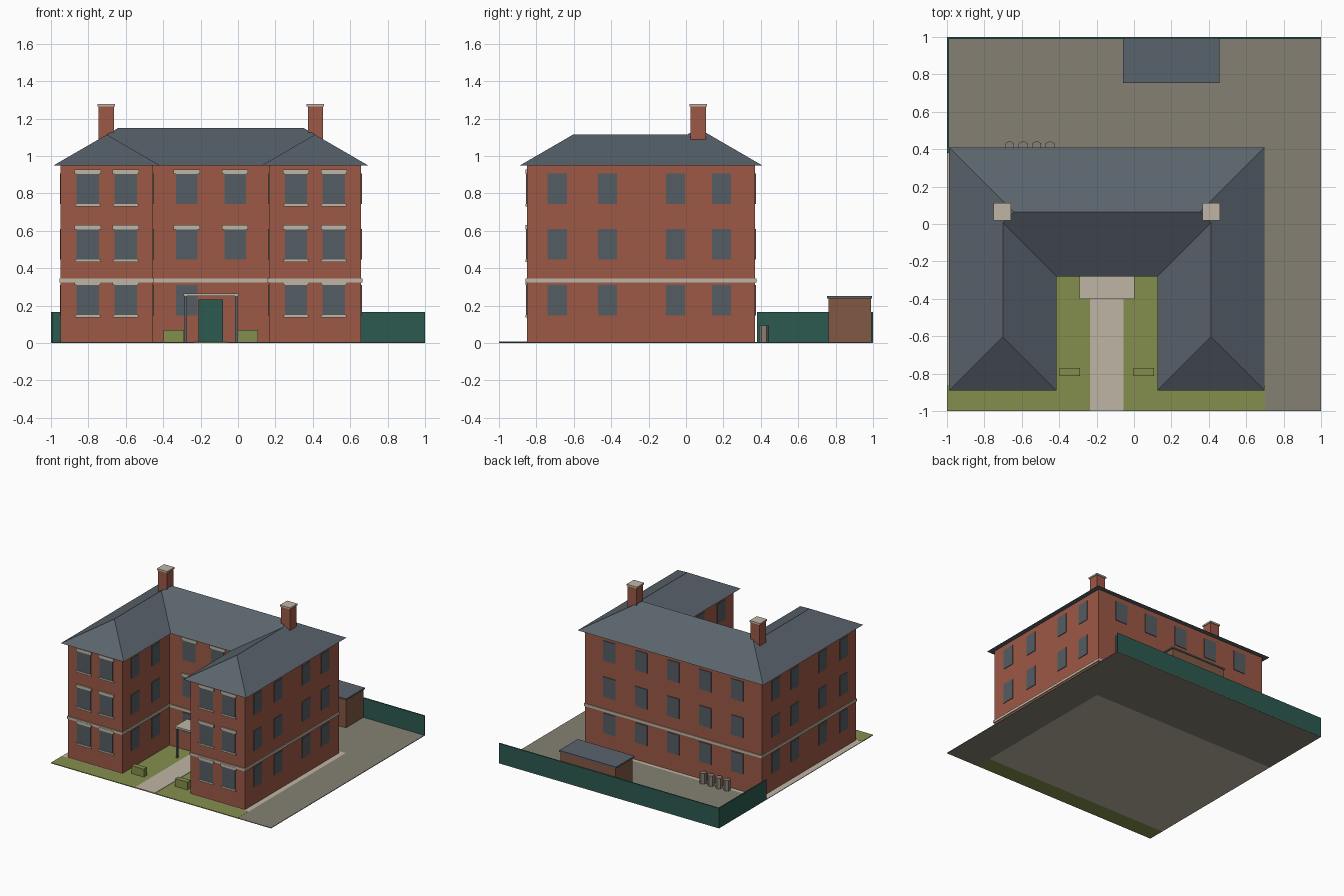
import bpy, bmesh, math

if "Cube" in bpy.data.objects:
    bpy.data.objects.remove(bpy.data.objects["Cube"])

def material(name, hex_code):
    def lin(c):
        return c / 12.92 if c <= 0.04045 else ((c + 0.055) / 1.055) ** 2.4
    m = bpy.data.materials.new(name)
    m.diffuse_color = [lin(int(hex_code[i:i + 2], 16) / 255) for i in (0, 2, 4)] + [1]
    m.use_nodes = True
    m.node_tree.nodes["Principled BSDF"].inputs["Base Color"].default_value = m.diffuse_color
    return m

BRICK = material("red brick", "9C5846")
SLATE = material("slate", "5A636C")
STONE = material("pale stone", "BFB6A5")
GLASS = material("window glass", "545D63")
LAWN = material("lawn green", "848F4D")
GREEN = material("dark green paint", "2C5A50")
YARD = material("yard paving", "858074")
SHED = material("shed brown", "825843")

CX = -0.145                      # symmetry line of the house
FLOORS = (0.147, 0.445, 0.742)   # window sill heights
WIN_H = 0.164

def finish(name, bm, mat):
    bmesh.ops.recalc_face_normals(bm, faces=bm.faces)
    me = bpy.data.meshes.new(name)
    bm.to_mesh(me)
    bm.free()
    me.materials.append(mat)
    ob = bpy.data.objects.new(name, me)
    bpy.context.collection.objects.link(ob)
    return ob

def boxes(name, mat, items):
    """Each item is (x0, x1, y0, y1, z0, z1)."""
    bm = bmesh.new()
    for x0, x1, y0, y1, z0, z1 in items:
        vs = bmesh.ops.create_cube(bm, size=1)["verts"]
        for v in vs:
            v.co = (x1 if v.co.x > 0 else x0, y1 if v.co.y > 0 else y0, z1 if v.co.z > 0 else z0)
    return finish(name, bm, mat)

def u_plan(off):
    """U-shaped house outline grown by off."""
    w, i = 0.803 + off, 0.31 - off
    f, r, b = -0.85 - off, -0.24 - off, 0.37 + off
    return [(CX - w, f), (CX - i, f), (CX - i, r), (CX + i, r),
            (CX + i, f), (CX + w, f), (CX + w, b), (CX - w, b)]

def prism(name, mat, pts, z0, z1):
    bm = bmesh.new()
    face = bm.faces.new([bm.verts.new((x, y, z0)) for x, y in pts])
    ext = bmesh.ops.extrude_face_region(bm, geom=[face])
    for v in ext["geom"]:
        if isinstance(v, bmesh.types.BMVert):
            v.co.z = z1
    return finish(name, bm, mat)

# House walls and stone belt course
prism("house_walls", BRICK, u_plan(0), 0.003, 0.95)
prism("belt_course", STONE, u_plan(0.007), 0.324, 0.345)

# Hipped roof over the U plan
def hip_roof(off, z0, rise):
    e = u_plan(off)
    main_half = (e[7][1] - e[2][1]) / 2
    wing_half = (e[1][0] - e[0][0]) / 2
    zw = z0 + rise * wing_half / main_half
    xl, xr = e[0][0] + wing_half, e[5][0] - wing_half
    yf, yb = e[0][1] + wing_half, e[2][1] + wing_half
    ym = e[2][1] + main_half
    bm = bmesh.new()
    A, B, C, D, E, F, G, H = [bm.verts.new((x, y, z0)) for x, y in e]
    P1, P2, Q1, Q2 = [bm.verts.new(p) for p in
                      ((xl, yf, zw), (xl, yb, zw), (xr, yf, zw), (xr, yb, zw))]
    M1 = bm.verts.new((e[7][0] + main_half, ym, z0 + rise))
    M2 = bm.verts.new((e[6][0] - main_half, ym, z0 + rise))
    for f in ((A, B, P1), (B, C, P2, P1), (C, D, Q2, M2, M1, P2), (D, E, Q1, Q2),
              (E, F, Q1), (F, G, M2, Q2, Q1), (G, H, M1, M2), (H, A, P1, P2, M1),
              (H, G, F, E, D, C, B, A)):
        bm.faces.new(f)
    finish("hipped_roof", bm, SLATE)

hip_roof(0.04, 0.948, 0.2)

# Chimneys with stone caps
stacks, caps = [], []
for s in (-1, 1):
    x, y = CX + s * 0.559, 0.066
    stacks.append((x - 0.041, x + 0.041, y - 0.041, y + 0.041, 1.05, 1.265))
    caps.append((x - 0.047, x + 0.047, y - 0.047, y + 0.047, 1.265, 1.278))
boxes("chimney_stacks", BRICK, stacks)
boxes("chimney_caps", STONE, caps)

# Windows as thin plates, with lintels and sills on the front
T = 0.005
panes, lintels, sills = [], [], []

def pane_y(x, y, d, z, w):       # plate on a wall facing d along y
    panes.append((x - w / 2, x + w / 2, min(y, y + d * T), max(y, y + d * T), z, z + WIN_H))

def pane_x(x, y, d, z, w=0.103):  # plate on a wall facing d along x
    panes.append((min(x, x + d * T), max(x, x + d * T), y - w / 2, y + w / 2, z, z + WIN_H))

def lintel(x, y, z):
    lintels.append((x - 0.07, x + 0.07, y - 0.009, y, z + WIN_H - 0.002, z + WIN_H + 0.022))

for level, z in enumerate(FLOORS):
    for s in (-1, 1):
        for off in (0.455, 0.658):             # wing fronts
            x = CX + s * off
            pane_y(x, -0.85, -1, z, 0.12)
            lintel(x, -0.85, z)
            sills.append((x - 0.068, x + 0.068, -0.859, -0.85, z - 0.012, z + 0.002))
        for y in (-0.688, -0.42, -0.056, 0.19):  # outer sides
            pane_x(CX + s * 0.803, y, s, z)
        for y in (-0.688, -0.42):              # courtyard sides
            pane_x(CX + s * 0.31, y, -s, z)
        if level or s < 0:                     # courtyard front
            pane_y(CX + s * 0.129, -0.24, -1, z, 0.115)
            if level:
                lintel(CX + s * 0.129, -0.24, z)
    for k in range(-2, 3):                     # back wall
        pane_y(CX + k * 0.29, 0.37, 1, z, 0.11)
boxes("windows", GLASS, panes)
boxes("window_lintels", STONE, lintels)
boxes("window_sills", STONE, sills)

# Front door and porch
boxes("front_door", GREEN, [(CX - 0.066, CX + 0.066, -0.249, -0.24, 0.008, 0.232)])
boxes("porch_canopy", STONE, [(CX - 0.147, CX + 0.147, -0.402, -0.24, 0.25, 0.265)])
boxes("porch_posts", SLATE, [(CX + s * 0.135 - 0.007, CX + s * 0.135 + 0.007, -0.395, -0.381, 0.004, 0.25)
                             for s in (-1, 1)])

# Ground: yard, paving under the house, lawns and front path
boxes("yard", YARD, [(-1, 1, 0.4, 1, 0, 0.005), (0.7, 1, -1, 0.4, 0, 0.005)])
boxes("house_paving", STONE, [(-1, 0.7, -0.86, 0.4, 0, 0.005)])
boxes("lawns", LAWN, [(-1, 0.7, -1, -0.86, 0, 0.006),
                      (CX - 0.31, CX + 0.31, -0.86, -0.24, 0.004, 0.006)])
boxes("front_path", STONE, [(CX - 0.09, CX + 0.09, -1, -0.24, 0.003, 0.009)])

# Hedges by the path
boxes("hedges", LAWN, [(CX + s * 0.198 - 0.055, CX + s * 0.198 + 0.055, -0.812, -0.77, 0.004, 0.07)
                       for s in (-1, 1)])

# Yard fence at the back and left
boxes("yard_fence", GREEN, [(-1, 1, 0.99, 1, 0.001, 0.165), (-1, -0.99, 0.38, 0.99, 0.001, 0.165)])

# Shed
boxes("shed_walls", SHED, [(-0.05, 0.447, 0.763, 0.988, 0.003, 0.238)])
boxes("shed_roof", SLATE, [(-0.06, 0.457, 0.753, 0.994, 0.238, 0.25)])

# Hexagonal bins along the back wall
bm = bmesh.new()
for i in range(4):
    vs = bmesh.ops.create_cone(bm, cap_ends=True, segments=6, radius1=0.027, radius2=0.027, depth=0.088)["verts"]
    bmesh.ops.translate(bm, verts=vs, vec=(-0.665 + i * 0.072, 0.418, 0.048))
finish("bins", bm, YARD)
